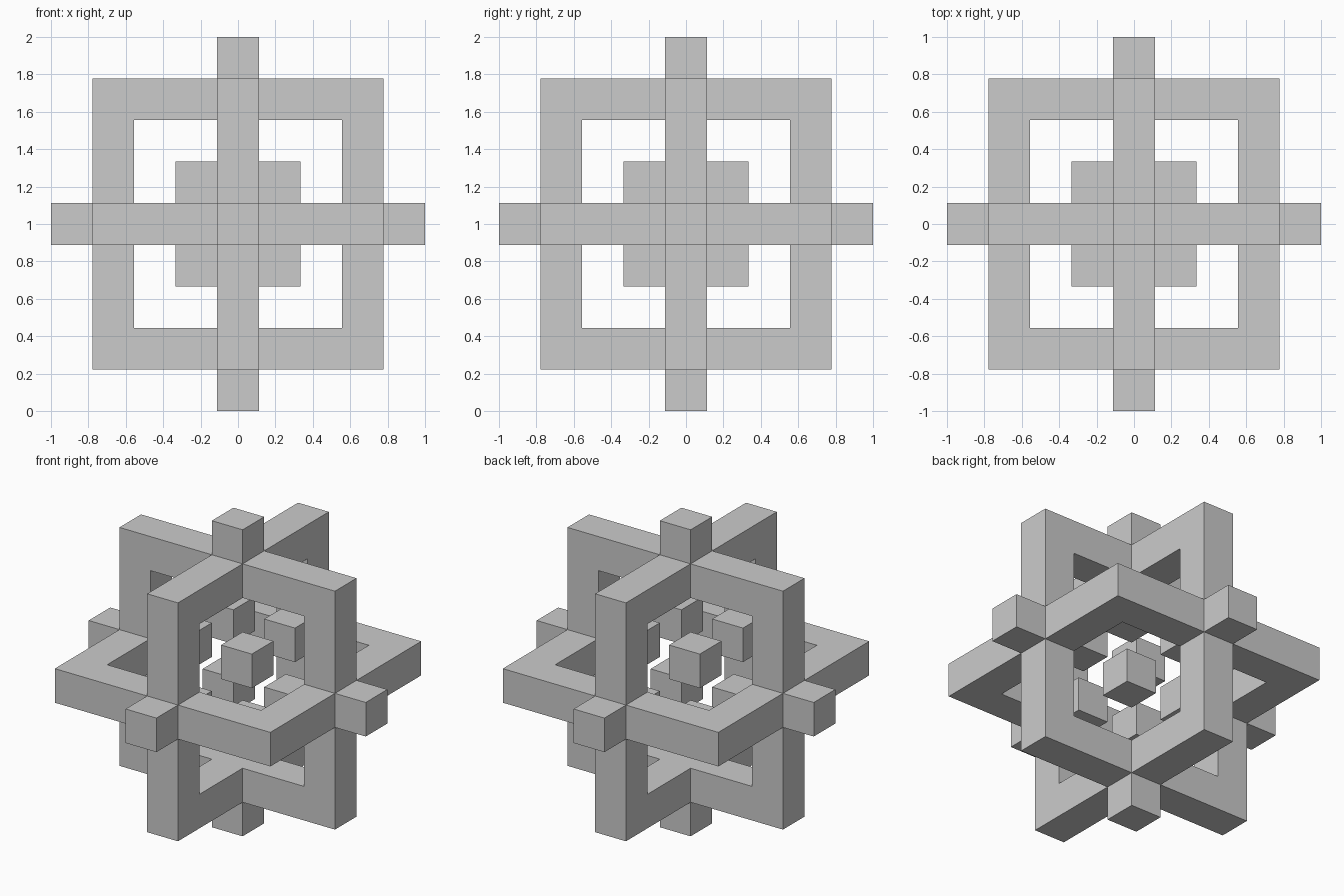
import bpy
import bmesh
from itertools import product
from mathutils import Matrix, Vector

if "Cube" in bpy.data.objects:
    bpy.data.objects.remove(bpy.data.objects["Cube"], do_unlink=True)

U = 2 / 9                       # every bar and block is one unit thick
CENTRE = Vector((0, 0, 1))

grey = bpy.data.materials.new("light_grey")
grey.use_nodes = True
COLOUR = (0.6, 0.6, 0.6, 1)
grey.diffuse_color = COLOUR
grey.node_tree.nodes["Principled BSDF"].inputs["Base Color"].default_value = COLOUR


def finish(name, bm):
    bmesh.ops.recalc_face_normals(bm, faces=bm.faces)
    mesh = bpy.data.meshes.new(name)
    bm.to_mesh(mesh)
    bm.free()
    mesh.materials.append(grey)
    obj = bpy.data.objects.new(name, mesh)
    obj.location = CENTRE
    bpy.context.collection.objects.link(obj)


def block(name, cell):
    bm = bmesh.new()
    bmesh.ops.create_cube(bm, size=U, matrix=Matrix.Translation(Vector(cell) * U))
    finish(name, bm)


def frame(name, axis):
    """Square ring, 7 units outside and 5 inside, lying across the given axis."""
    bm = bmesh.new()
    corners = [(-1, -1), (1, -1), (1, 1), (-1, 1)]

    def loop(half, h):
        verts = []
        for a, b in corners:
            co = [a * half * U, b * half * U]
            co.insert(axis, h * U)
            verts.append(bm.verts.new(co))
        return verts

    # section of the ring, swept around its four corners
    rings = [loop(3.5, -0.5), loop(3.5, 0.5), loop(2.5, 0.5), loop(2.5, -0.5)]
    for i in range(4):
        p, q = rings[i], rings[(i + 1) % 4]
        for k in range(4):
            n = (k + 1) % 4
            bm.faces.new((p[k], p[n], q[n], q[k]))
    finish(name, bm)


# Three interlocking square frames
for axis, name in enumerate(("side_frame", "upright_frame", "level_frame")):
    frame(name, axis)

# Stud on each of the six frame crossings
studs = (("left_stud", "right_stud"), ("back_stud", "front_stud"), ("top_stud", "bottom_stud"))
for axis, names in enumerate(studs):
    for name, sign in zip(names, (4, -4)):
        cell = [0, 0, 0]
        cell[axis] = sign
        block(name, cell)

# Eight loose cubes around the hollow centre
for x, y, z in product((-1, 1), repeat=3):
    name = "_".join(("inner_cube", "upper" if z > 0 else "lower",
                     "back" if y > 0 else "front", "left" if x > 0 else "right"))
    block(name, (x, y, z))
